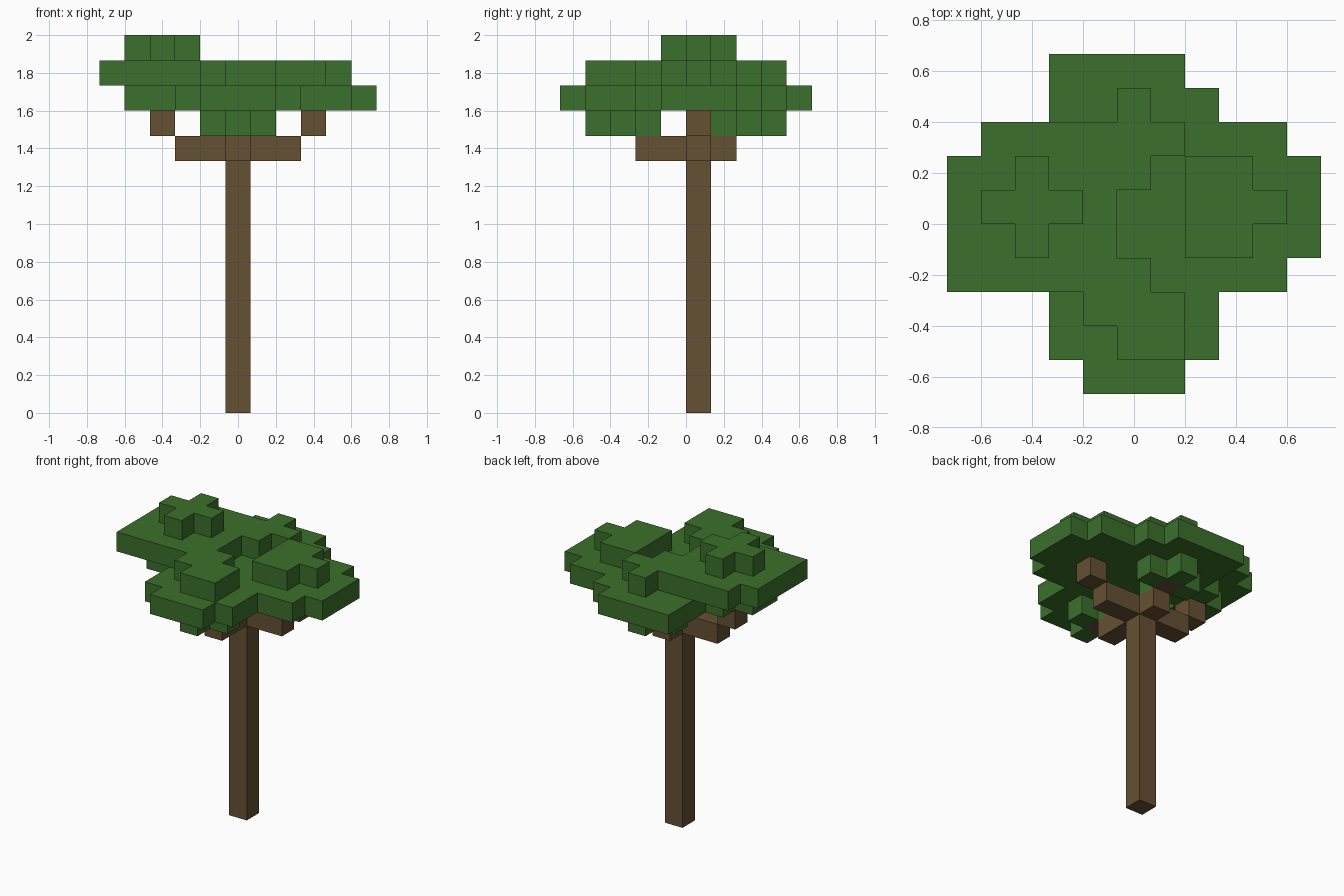
import bpy
import bmesh
from mathutils import Matrix, Vector

if "Cube" in bpy.data.objects:
    bpy.data.objects.remove(bpy.data.objects["Cube"], do_unlink=True)

S = 2 / 15          # edge length of one block
TRUNK = (5, 5)      # grid column of the trunk
TRUNK_TOP = 10      # layer where the branches fork


def material(name, rgb):
    mat = bpy.data.materials.new(name)
    mat.use_nodes = True
    colour = (*rgb, 1)
    mat.diffuse_color = colour
    mat.node_tree.nodes["Principled BSDF"].inputs["Base Color"].default_value = colour
    return mat


bark = material("brown bark", (0.130, 0.082, 0.033))
leaf = material("green leaves", (0.044, 0.162, 0.025))


def plus(cx, cy, z, extra=()):
    """Cross of five blocks, with optional corner blocks."""
    cells = {(cx, cy), (cx - 1, cy), (cx + 1, cy), (cx, cy - 1), (cx, cy + 1)}
    return {(x, y, z) for x, y in cells | set(extra)}


def disc(cx, cy, z, extra=()):
    """Five by five slab without its corners, with optional corner blocks."""
    cells = {(cx + x, cy + y) for x in range(-2, 3) for y in range(-2, 3)
             if abs(x) + abs(y) < 4}
    return {(x, y, z) for x, y in cells | set(extra)}


def corner(x, y, z):
    return Vector(((x - 5.5) * S, (y - 5) * S, z * S))


def add_object(name, bm, mat):
    mesh = bpy.data.meshes.new(name)
    bm.to_mesh(mesh)
    bm.free()
    mesh.materials.append(mat)
    obj = bpy.data.objects.new(name, mesh)
    bpy.context.collection.objects.link(obj)


def blocks(name, cells, occupied, mat):
    """Join blocks into one shell, dropping faces that touch another block."""
    bm = bmesh.new()
    for cell in sorted(cells):
        centre = corner(*cell) + Vector((S, S, S)) / 2
        made = bmesh.ops.create_cube(bm, size=S, matrix=Matrix.Translation(centre))
        faces = {f for v in made["verts"] for f in v.link_faces}
        buried = []
        for f in faces:
            step = (f.calc_center_median() - centre) / (S / 2)
            if tuple(c + round(d) for c, d in zip(cell, step)) in occupied:
                buried.append(f)
        bmesh.ops.delete(bm, geom=buried, context="FACES")
    bmesh.ops.remove_doubles(bm, verts=bm.verts, dist=S / 100)
    add_object(name, bm, mat)


# Trunk: one tall post
bm = bmesh.new()
low, high = corner(*TRUNK, 0), corner(TRUNK[0] + 1, TRUNK[1] + 1, TRUNK_TOP)
bmesh.ops.create_cube(bm, size=1, matrix=Matrix.Translation((low + high) / 2)
                      @ Matrix.Diagonal((*(high - low), 1)))
add_object("trunk", bm, bark)

# Branches: a flat cross, then upturned ends
branches = {(x, 5, 10) for x in range(3, 8)} | {(5, y, 10) for y in range(3, 7)}
branches |= {(2, 5, 11), (2, 5, 12), (8, 5, 11), (5, 2, 11), (5, 7, 11)}

# Leaf clusters: stacked crosses and slabs around each branch end
parts = {
    "front_leaves": plus(5, 2, 11) | disc(5, 2, 12) | plus(5, 2, 13, [(6, 1)]),
    "back_leaves": plus(5, 7, 11) | disc(5, 7, 12, [(3, 9)]) | plus(5, 7, 13),
    "left_leaves": disc(8, 5, 12) | plus(8, 5, 13, [(7, 4), (7, 6)]),
    "right_leaves": plus(2, 5, 12, [(1, 4)]) | disc(2, 5, 13, [(0, 3), (4, 3)])
    | plus(2, 5, 14),
}

# Build every part from the blocks not already taken
occupied = branches.union(*parts.values())
blocks("branches", branches, occupied | {(*TRUNK, TRUNK_TOP - 1)}, bark)
taken = set(branches)
for name, cells in parts.items():
    blocks(name, cells - taken, occupied, leaf)
    taken |= cells
